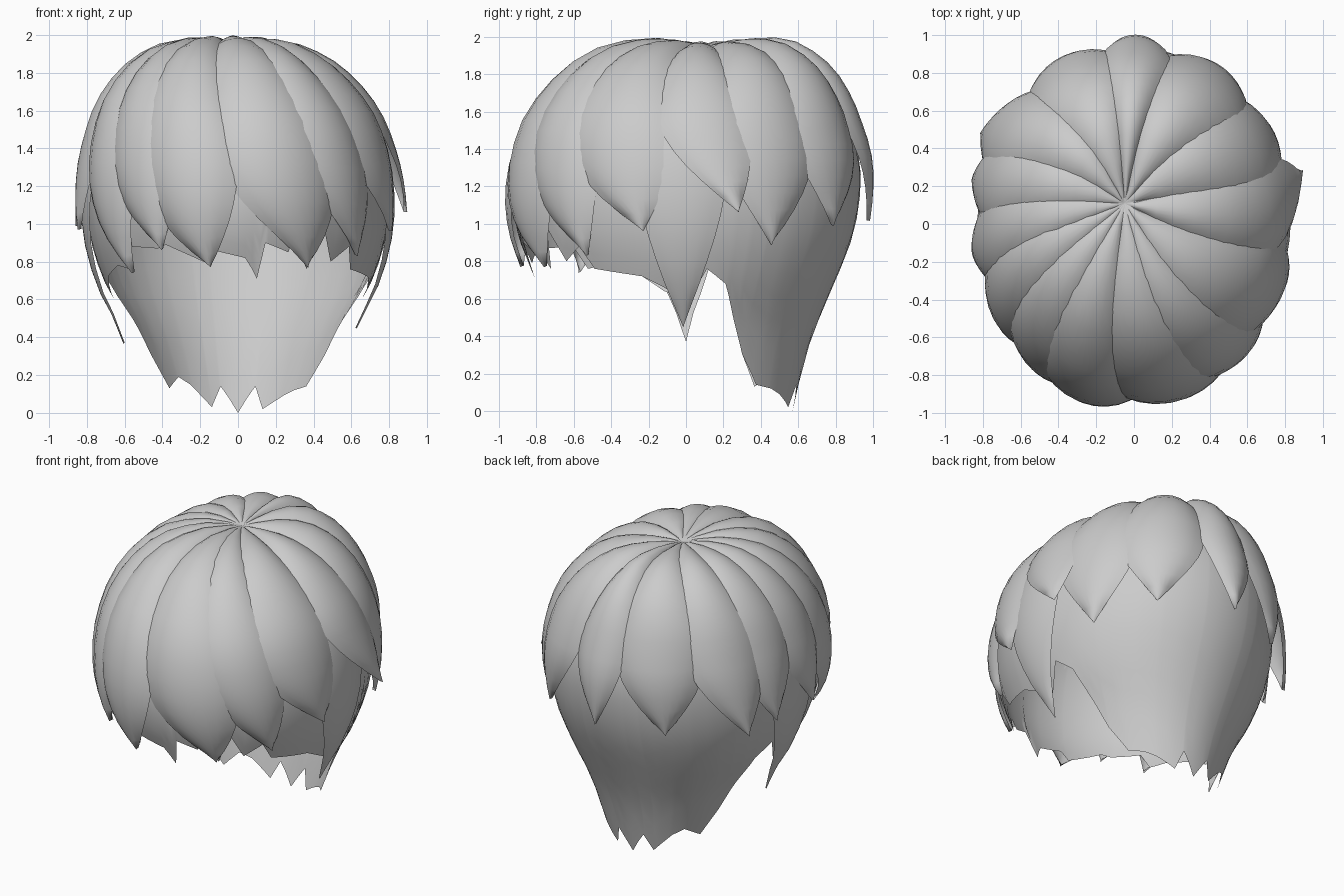
import bpy, bmesh, math
from mathutils import Vector

if "Cube" in bpy.data.objects:
    bpy.data.objects.remove(bpy.data.objects["Cube"])

mat = bpy.data.materials.new("hair grey")
mat.diffuse_color = (0.6, 0.6, 0.6, 1)
mat.use_nodes = True
mat.node_tree.nodes["Principled BSDF"].inputs["Base Color"].default_value = mat.diffuse_color

# Scalp profiles from crown to nape: (front reach, z), (back reach, z), (side reach, z)
FRONT = [(0, 1.945), (.30, 1.955), (.58, 1.84), (.77, 1.63), (.88, 1.38), (.92, 1.15), (.90, .95), (.84, .78), (.8, .6), (.75, .0)]
BACK = [(0, 1.945), (.38, 1.95), (.65, 1.825), (.82, 1.62), (.92, 1.38), (.93, 1.15), (.88, .90), (.765, .62), (.65, .33), (.57, .0)]
SIDE = [(0, 1.945), (.25, 1.93), (.50, 1.82), (.68, 1.62), (.77, 1.38), (.80, 1.15), (.78, .92), (.70, .68), (.57, .45), (.41, .0)]
CROWN = Vector((-.05, .11, 0))


def sample(prof, k):
    """Smooth interpolation along a profile."""
    k = max(0, min(k, len(prof) - 1.0001))
    i = int(k)
    f = k - i
    p = [Vector(prof[max(0, min(j, len(prof) - 1))]) for j in range(i - 1, i + 3)]
    return p[1] + .5 * f * (p[2] - p[0] + f * (2 * p[0] - 5 * p[1] + 4 * p[2] - p[3]
                                              + f * (3 * (p[1] - p[2]) + p[3] - p[0])))


def scalp(az, k):
    """Point at azimuth az (degrees from the front, positive to +x) and depth k."""
    a = math.radians(az)
    s, c = math.sin(a), math.cos(a)
    fb, sd = sample(FRONT if c > 0 else BACK, k), sample(SIDE, k)
    drift = CROWN * max(0, 1 - k / 3.5)
    return Vector((sd.x * s, -fb.x * c, fb.y * c * c + sd.y * s * s)) + drift


def depth_at(az, z):
    lo, hi = 1, 9
    for _ in range(24):
        m = (lo + hi) / 2
        lo, hi = (m, hi) if scalp(az, m).z > z else (lo, m)
    return lo


def outward(az, k):
    t = scalp(az, k + .05) - scalp(az, max(0, k - .05))
    e = scalp(az + 1, k) - scalp(az - 1, k)
    n = e.cross(t) * -1
    if n.length < 1e-7:
        return Vector((0, 0, 1))
    n.normalize()
    p = scalp(az, k) - Vector((0, 0, 1))
    return n if n.dot(p) > 0 else -n


def sheet(name, rows, closed=False):
    """Grid of points to a smooth open surface."""
    bm = bmesh.new()
    g = [[bm.verts.new(p) for p in r] for r in rows]
    n = len(g[0])
    for a, b in zip(g, g[1:]):
        for i in range(n if closed else n - 1):
            j = (i + 1) % n
            bm.faces.new((a[i], b[i], b[j], a[j]))
    bmesh.ops.remove_doubles(bm, verts=bm.verts, dist=.0005)
    for f in bm.faces:
        f.smooth = True
    me = bpy.data.meshes.new(name)
    bm.to_mesh(me)
    bm.free()
    me.materials.append(mat)
    ob = bpy.data.objects.new(name, me)
    bpy.context.collection.objects.link(ob)
    return ob


# Ragged hem: azimuth, height
HEM = [(-180, 0), (-169, .14), (-161, .03), (-148, .15), (-140, .19), (-128, .13), (-119, .3), (-112, .5),
       (-106, .68), (-98, .76), (-95, .68), (-90, .6), (-82, .64), (-74, .72), (-60, .78), (-52, .76), (-47, .88),
       (-34, .87), (-30, .89), (-13, .79), (-10, .86), (3, .82), (9, .71), (11, .9), (21, .85), (22, .92),
       (31, .76), (35, .98), (42, .8), (50, .88), (55, .76), (74, .72), (82, .66), (90, .6), (95, .68), (98, .76),
       (106, .68), (112, .5), (119, .3), (129, .14), (140, .12), (148, .09), (162, .02), (169, .14), (180, 0)]


def hem_z(az):
    for (a, z), (b, w) in zip(HEM, HEM[1:]):
        if a <= az <= b:
            return z + (w - z) * (az - a) / (b - a)


# Scalp shell
azs = sorted({a for a, _ in HEM[:-1]} | {a for a in range(-174, 180, 6)})
ends = [depth_at(a, hem_z(a)) for a in azs]
sheet("hair_shell", [[scalp(a, e * i / 18) for a, e in zip(azs, ends)] for i in range(19)], True)


def lock(name, az0, az1, ztip, w, puff=.06, flare=.02, belly=.55):
    """Leaf-shaped lock swept from the crown to a pointed tip."""
    kt = depth_at(az1, ztip)
    rows = []
    for i in range(17):
        s = i / 16
        k, mid = kt * s, az0 + (az1 - az0) * s ** 1.6
        half = w if s < belly else w * (1 - ((s - belly) / (1 - belly)) ** 1.7)
        # fullness grows from the flat top towards the belly of the lock
        lift = min(puff, .05) * min(1, s * 4) * (1 - .6 * s * s) + max(0, puff - .05) * math.sin(math.pi * s)
        row = []
        for j in range(9):
            u = j / 4 - 1
            a = mid + half * u
            off = lift * (1 - u * u) - .012 * abs(u) ** 3 * (1 - s) + .012 * s + flare * s ** 4
            row.append(scalp(a, k) + outward(a, k) * off)
        rows.append(row)
    return sheet(name, rows)


# name, start azimuth, tip azimuth, tip height, half width, puff, flare
LOCKS = [
    ("fringe_centre", 4, 30, .78, 25, .07, .0),
    ("fringe_centre_left", -30, -11, .79, 22, .085, .03),
    ("fringe_left", -52, -30, .88, 20, .08, .02),
    ("fringe_far_left", -72, -49, .75, 18, .08, .0),
    ("fringe_right", 26, 54, .84, 20, .07, .0),
    ("temple_left", -88, -80, .98, 17, .07, .04),
    ("temple_right", 52, 76, .97, 23, .065, .02),
    ("sideburn_left", -88, -90, .39, 15, .02, .045),
    ("sideburn_right", 88, 89, .47, 15, .02, .035),
    ("side_left", -106, -104, 1.0, 17, .07, .06),
    ("side_right", 86, 106, 1.07, 17, .05, .1),
    ("back_side_left", -128, -118, .98, 19, .08, .1),
    ("back_side_right", 118, 120, .90, 20, .06, .02),
    ("back_left", -153, -150, 1.0, 23, .07, .02),
    ("back_right", 147, 146, 1.0, 22, .07, .02),
    ("back_centre", 178, 180, 1.03, 15, .07, .04),
]
for args in LOCKS:
    lock(*args)
